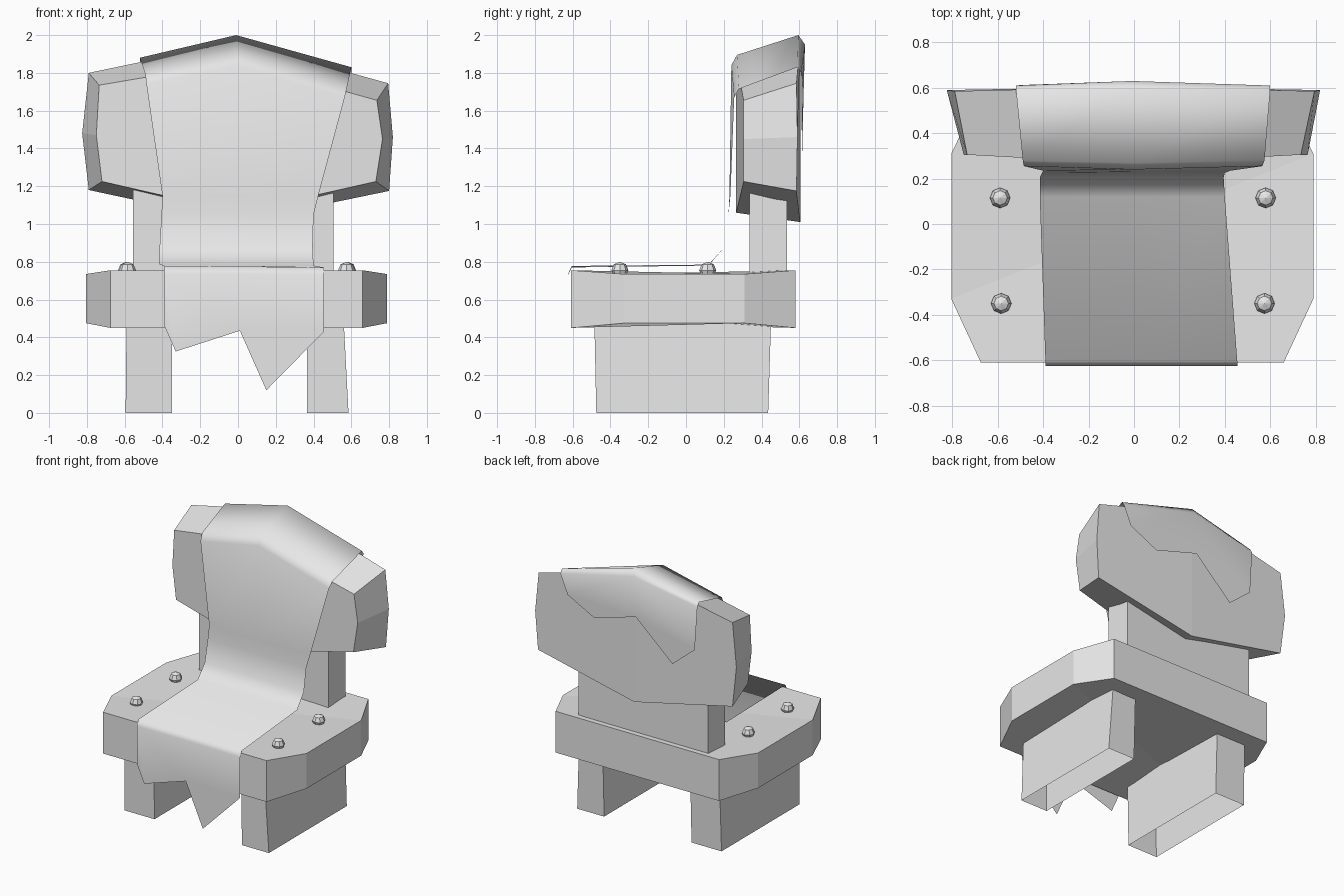
import bpy
import bmesh

if "Cube" in bpy.data.objects:
    bpy.data.objects.remove(bpy.data.objects["Cube"], do_unlink=True)

stone = bpy.data.materials.new("plain grey")
stone.use_nodes = True
GREY = (0.8, 0.8, 0.8, 1)
stone.diffuse_color = GREY
stone.node_tree.nodes["Principled BSDF"].inputs["Base Color"].default_value = GREY


def finish(name, bm, smooth=False, fix=True):
    if fix:
        bmesh.ops.recalc_face_normals(bm, faces=bm.faces)
    for f in bm.faces:
        f.smooth = smooth
    me = bpy.data.meshes.new(name)
    bm.to_mesh(me)
    bm.free()
    me.materials.append(stone)
    ob = bpy.data.objects.new(name, me)
    bpy.context.collection.objects.link(ob)
    return ob


def loft(name, ring_a, ring_b, caps=(True, True), split=None):
    """Join two matching rings; caps may be folded along a pair of corners."""
    bm = bmesh.new()
    rings = [[bm.verts.new(p) for p in r] for r in (ring_a, ring_b)]
    a, b = rings
    n = len(a)
    for i in range(n):
        k = (i + 1) % n
        bm.faces.new((a[i], a[k], b[k], b[i]))
    for ring, cap in zip(rings, caps):
        if cap and split:
            s, e = split
            bm.faces.new(ring[s:e + 1])
            bm.faces.new(ring[e:] + ring[:s + 1])
        elif cap:
            bm.faces.new(ring)
    return finish(name, bm)


def rect(x0, x1, y0, y1, z):
    return [(x0, y0, z), (x1, y0, z), (x1, y1, z), (x0, y1, z)]


# Legs: slabs running front to back, open underneath
loft("right_leg", rect(-0.595, -0.35, -0.475, 0.435, 0),
     rect(-0.59, -0.35, -0.485, 0.45, 0.48), caps=(False, True))
loft("left_leg", rect(0.365, 0.585, -0.475, 0.435, 0),
     rect(0.365, 0.56, -0.485, 0.45, 0.48), caps=(False, True))

# Seat: slab with cut corners, a little thinner at the sides
plan = [(-0.805, -0.33), (-0.675, -0.61), (0.66, -0.61), (0.79, -0.33),
        (0.79, 0.31), (0.66, 0.58), (-0.675, 0.58), (-0.805, 0.31)]
side = [abs(x) > 0.7 for x, y in plan]
loft("seat", [(x, y, 0.475 if s else 0.45) for (x, y), s in zip(plan, side)],
     [(x, y, 0.735 if s else 0.755) for (x, y), s in zip(plan, side)], split=(0, 4))

# Support between seat and backrest
loft("back_support", rect(-0.555, 0.505, 0.335, 0.535, 0.74),
     rect(-0.555, 0.505, 0.335, 0.535, 1.22))

# Backrest: faceted block, folded along its middle
front = [(0, 0.265, 1.86), (-0.735, 0.305, 1.735), (-0.75, 0.305, 1.47), (-0.72, 0.305, 1.225),
         (0, 0.265, 1.06), (0.73, 0.305, 1.225), (0.765, 0.305, 1.45), (0.735, 0.305, 1.655)]
back = [(0, 0.605, 1.965), (-0.79, 0.585, 1.80), (-0.825, 0.59, 1.48), (-0.79, 0.585, 1.18),
        (0, 0.605, 1.01), (0.80, 0.585, 1.175), (0.82, 0.59, 1.46), (0.795, 0.585, 1.745)]
loft("backrest", front, back, split=(0, 4))

# Cloth: rows of left, middle and right points from the seat front over the top
rows = [
    [(-0.39, -0.625, 0.735), (0.03, -0.625, 0.735), (0.455, -0.625, 0.73)],
    [(-0.39, -0.605, 0.778), (0.03, -0.605, 0.775), (0.455, -0.605, 0.77)],
    [(-0.415, 0.12, 0.785), (-0.01, 0.12, 0.782), (0.40, 0.12, 0.78)],
    [(-0.415, 0.205, 0.88), (-0.01, 0.205, 0.88), (0.395, 0.205, 0.88)],
    [(-0.405, 0.225, 1.05), (0, 0.225, 1.05), (0.40, 0.225, 1.05)],
    [(-0.40, 0.235, 1.15), (0, 0.23, 1.15), (0.425, 0.235, 1.15)],
    [(-0.485, 0.255, 1.74), (0, 0.24, 1.84), (0.565, 0.255, 1.67)],
    [(-0.49, 0.28, 1.79), (0, 0.27, 1.895), (0.575, 0.28, 1.715)],
    [(-0.52, 0.59, 1.88), (-0.01, 0.595, 2.0), (0.60, 0.59, 1.83)],
    [(-0.52, 0.61, 1.85), (-0.01, 0.63, 1.95), (0.60, 0.61, 1.80)],
]
front_hem = [(-0.39, 0.46), (-0.33, 0.325), (0.01, 0.435), (0.15, 0.12), (0.455, 0.43)]
back_hem = [(0.54, 1.66), (0.32, 1.55), (-0.025, 1.65), (-0.32, 1.38), (-0.50, 1.53)]
bm = bmesh.new()
grid = [[bm.verts.new(p) for p in row] for row in rows]
for lo, hi in zip(grid, grid[1:]):
    for j in range(2):
        bm.faces.new((lo[j], lo[j + 1], hi[j + 1], hi[j]))
bm.faces.new([bm.verts.new((x, -0.625, z)) for x, z in front_hem] + grid[0][::-1])
bm.faces.new(grid[-1] + [bm.verts.new((x, 0.622 - 0.02 * abs(x), z)) for x, z in back_hem])
finish("cloth_cover", bm, smooth=True, fix=False)

# Studs on the seat top
for label, x, y in (("front_right", -0.585, -0.35), ("front_left", 0.575, -0.35),
                    ("back_right", -0.59, 0.115), ("back_left", 0.58, 0.115)):
    bm = bmesh.new()
    bmesh.ops.create_uvsphere(bm, u_segments=8, v_segments=4, radius=0.045)
    finish(label + "_stud", bm).location = (x, y, 0.755)
